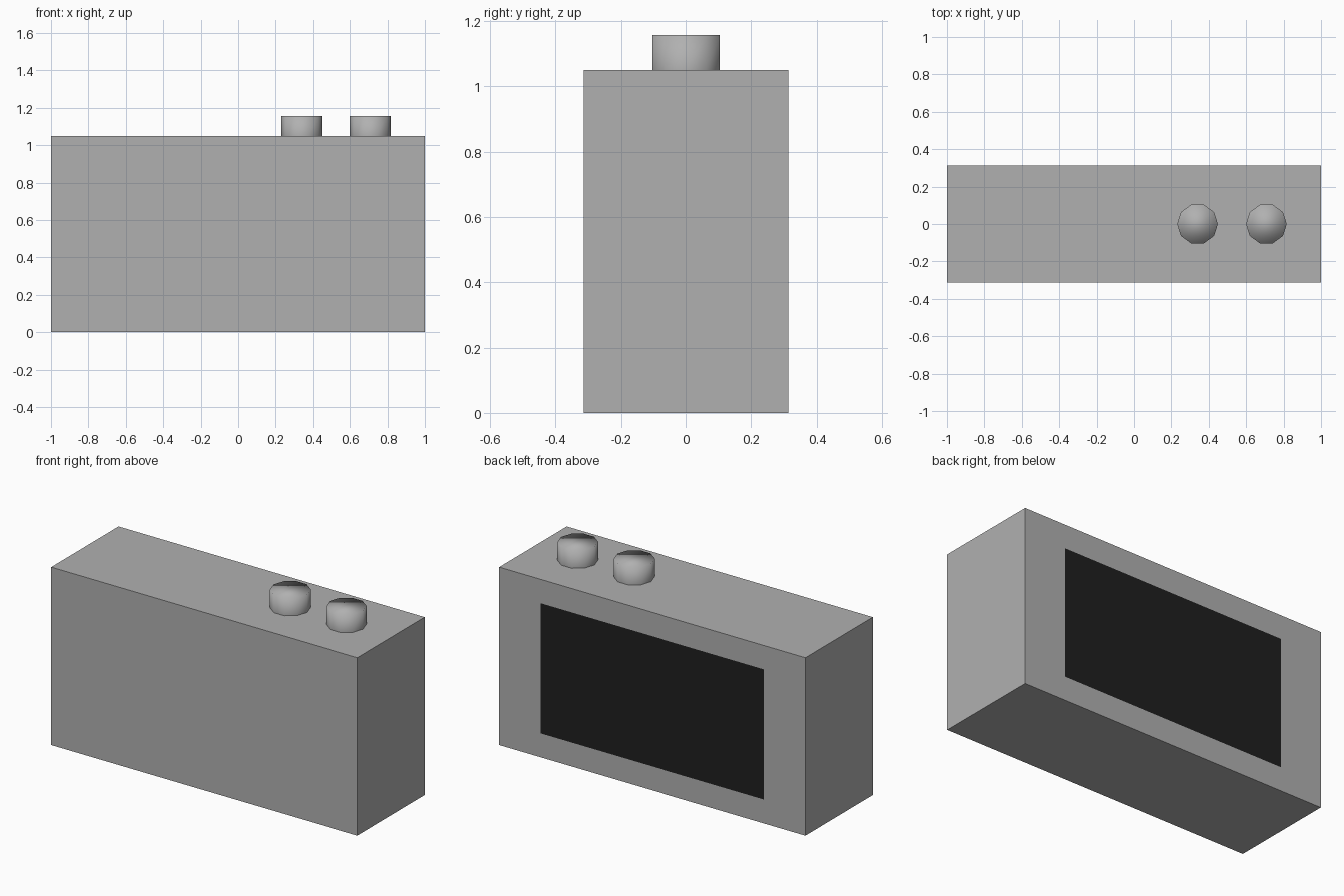
import bpy, bmesh, math
from mathutils import Vector

if "Cube" in bpy.data.objects:
    bpy.data.objects.remove(bpy.data.objects["Cube"])

WIDTH, DEPTH, HEIGHT = 2.0, 0.628, 1.05


def material(name, value):
    mat = bpy.data.materials.new(name)
    mat.diffuse_color = (value, value, value, 1)
    mat.use_nodes = True
    mat.node_tree.nodes["Principled BSDF"].inputs["Base Color"].default_value = mat.diffuse_color
    return mat


def finish(name, bm, *mats):
    mesh = bpy.data.meshes.new(name)
    bm.to_mesh(mesh)
    bm.free()
    for mat in mats:
        mesh.materials.append(mat)
    obj = bpy.data.objects.new(name, mesh)
    bpy.context.collection.objects.link(obj)
    return obj


grey = material("body_grey", 0.436)
black = material("screen_black", 0.014)

# Camera body with a black screen inset flush in the back face
bm = bmesh.new()
bmesh.ops.create_cube(bm, size=1)
bmesh.ops.scale(bm, vec=(WIDTH, DEPTH, HEIGHT), verts=bm.verts)
bmesh.ops.translate(bm, vec=(0, 0, HEIGHT / 2), verts=bm.verts)
bm.normal_update()
back = max(bm.faces, key=lambda f: f.normal.y)
bmesh.ops.inset_region(bm, faces=[back], thickness=0.14, depth=0)
for v in back.verts:
    v.co.x = math.copysign(0.73, v.co.x)
    v.co.z = HEIGHT / 2 + math.copysign(0.384, v.co.z - HEIGHT / 2)
back.material_index = 1
finish("body", bm, grey, black)


# Ten-sided, fully smooth-shaded buttons, open where they meet the body
def button(name, x, radius=0.109, height=0.107, sides=10):
    bm = bmesh.new()
    ring = [bm.verts.new((x + radius * math.cos(math.tau * i / sides),
                          radius * math.sin(math.tau * i / sides), HEIGHT))
            for i in range(sides)]
    base = bm.faces.new(ring)
    ext = bmesh.ops.extrude_face_region(bm, geom=[base], use_keep_orig=True)
    top = [e for e in ext["geom"] if isinstance(e, bmesh.types.BMVert)]
    bmesh.ops.translate(bm, vec=Vector((0, 0, height)), verts=top)
    bmesh.ops.recalc_face_normals(bm, faces=bm.faces)
    bmesh.ops.delete(bm, geom=[base], context="FACES_ONLY")
    for f in bm.faces:
        f.smooth = True
    return finish(name, bm, grey)


button("shutter_button", 0.34)
button("power_button", 0.708)
